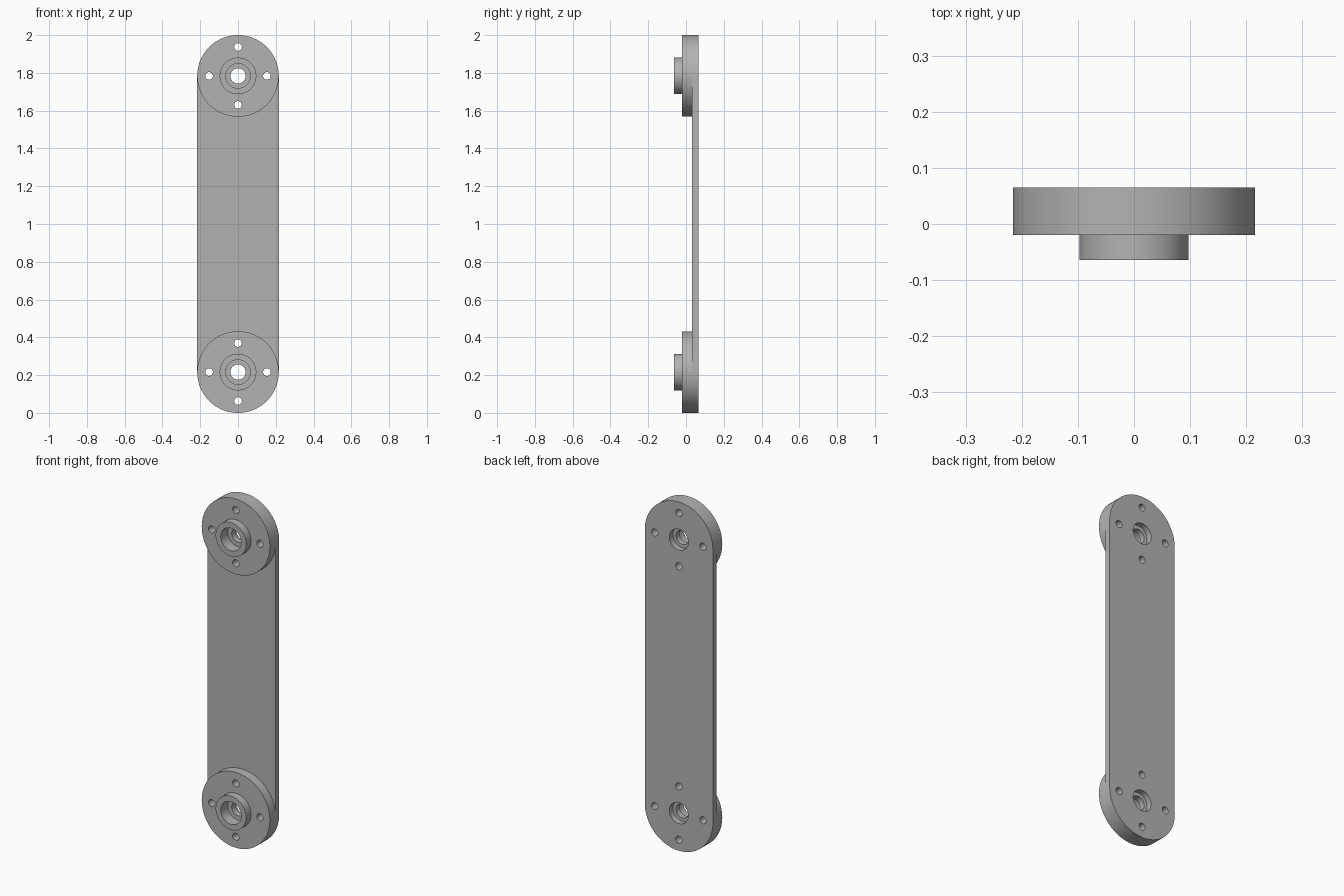
import bpy, bmesh
from math import sin, cos, pi, radians
from mathutils import Matrix

cube = bpy.data.objects.get("Cube")
if cube:
    bpy.data.objects.remove(cube, do_unlink=True)

R = 0.216                       # end radius
ENDS = (R, 2 - R)               # pivot heights
Y_HUB, Y_FLANGE, Y_PLATE, Y_BACK = -0.064, -0.02, 0.033, 0.065
BOLT_RING, BOLT_R = 0.153, 0.02

grey = bpy.data.materials.new("machined_grey")
grey.use_nodes = True
colour = (0.45, 0.45, 0.45, 1)
grey.diffuse_color = colour
grey.node_tree.nodes["Principled BSDF"].inputs["Base Color"].default_value = colour


def make_object(name, bm):
    bmesh.ops.recalc_face_normals(bm, faces=bm.faces)
    mesh = bpy.data.meshes.new(name)
    bm.to_mesh(mesh)
    bm.free()
    mesh.materials.append(grey)
    obj = bpy.data.objects.new(name, mesh)
    bpy.context.collection.objects.link(obj)
    return obj


def activate(obj):
    bpy.ops.object.select_all(action='DESELECT')
    obj.select_set(True)
    bpy.context.view_layer.objects.active = obj


def drill(obj, holes):
    """Cut (x, z, radius) holes through an object along y."""
    bm = bmesh.new()
    for x, z, r in holes:
        place = Matrix.Translation((x, 0, z)) @ Matrix.Rotation(pi / 2, 4, 'X')
        bmesh.ops.create_cone(bm, cap_ends=True, segments=48, radius1=r,
                              radius2=r, depth=0.4, matrix=place)
    cutter = make_object("drill_cutter", bm)
    cutter.hide_render = True
    mod = obj.modifiers.new("holes", 'BOOLEAN')
    mod.operation, mod.solver, mod.object = 'DIFFERENCE', 'EXACT', cutter
    activate(obj)
    bpy.ops.object.modifier_apply(modifier=mod.name)
    bpy.data.objects.remove(cutter, do_unlink=True)
    bpy.ops.object.shade_smooth_by_angle(angle=radians(30))


def bolt_holes(z):
    return [(BOLT_RING * cos(a), z + BOLT_RING * sin(a), BOLT_R)
            for a in (0, pi / 2, pi, 3 * pi / 2)]


# Link plate: rounded bar drilled at both ends
bm = bmesh.new()
n = 64
outline = []
for z, start in ((ENDS[1], 0), (ENDS[0], pi)):
    for i in range(n + 1):
        a = start + pi * i / n
        outline.append(bm.verts.new((R * cos(a), Y_PLATE, z + R * sin(a))))
face = bm.faces.new(outline)
back = bmesh.ops.extrude_face_region(bm, geom=[face])["geom"]
bmesh.ops.translate(bm, vec=(0, Y_BACK - Y_PLATE, 0),
                    verts=[v for v in back if isinstance(v, bmesh.types.BMVert)])
plate = make_object("link_plate", bm)
drill(plate, [h for z in ENDS for h in bolt_holes(z) + [(0, z, 0.06)]])

# Flanged hubs: turned profile (radius, y) with a stepped bore
profile = [(0.04, Y_PLATE), (R, Y_PLATE), (R, Y_FLANGE), (0.097, Y_FLANGE),
           (0.097, Y_HUB), (0.065, Y_HUB), (0.065, 0.0), (0.04, 0.0)]
for name, z in zip(("lower_hub", "upper_hub"), ENDS):
    bm = bmesh.new()
    ring = [bm.verts.new((r, y, z)) for r, y in profile]
    edges = [bm.edges.new((a, b)) for a, b in zip(ring, ring[1:] + ring[:1])]
    bmesh.ops.spin(bm, geom=ring + edges, cent=(0, 0, z), axis=(0, 1, 0),
                   angle=2 * pi, steps=128)
    bmesh.ops.remove_doubles(bm, verts=bm.verts, dist=1e-5)
    drill(make_object(name, bm), bolt_holes(z))
